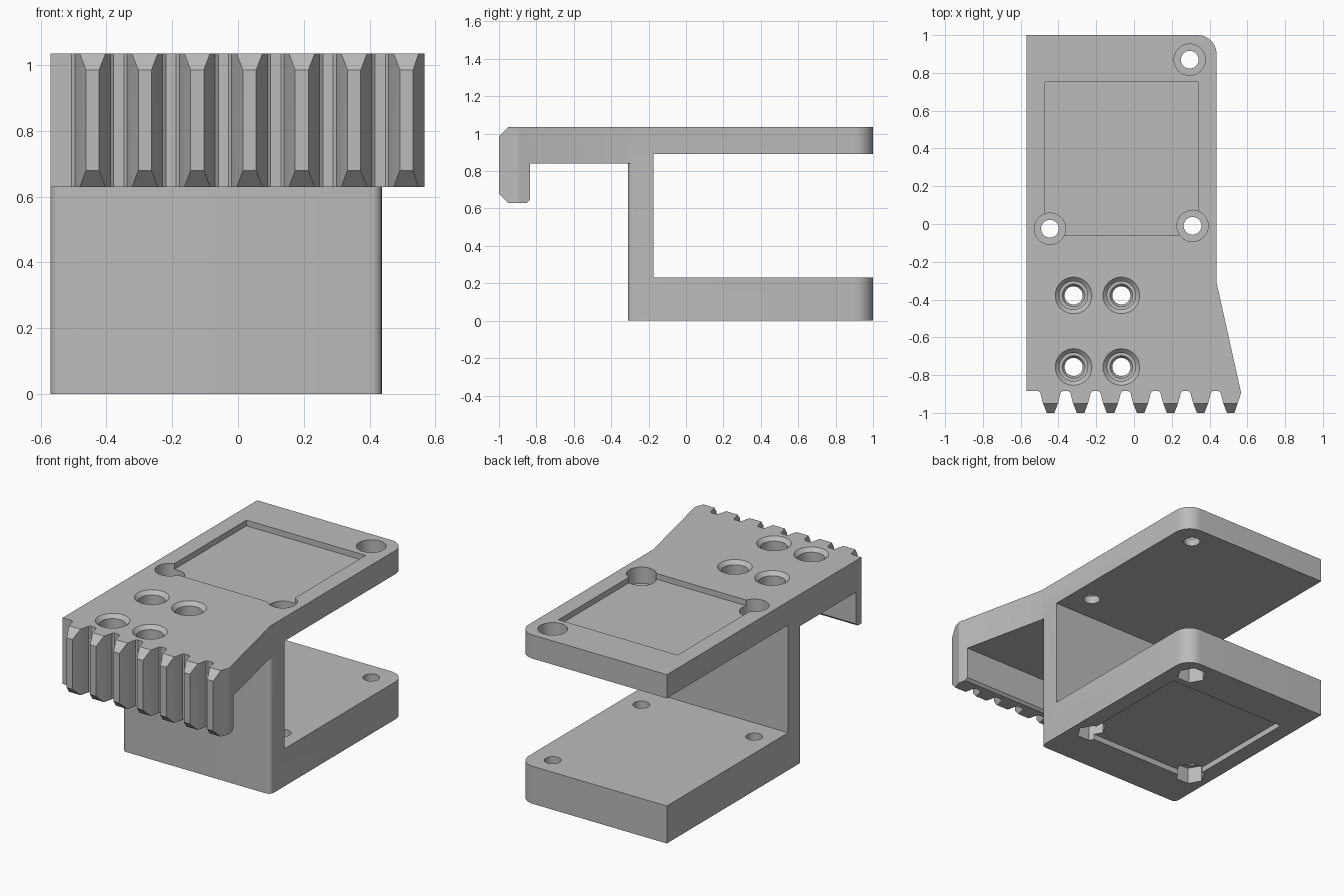
import bpy, bmesh, math
from mathutils import Vector

if "Cube" in bpy.data.objects:
    bpy.data.objects.remove(bpy.data.objects["Cube"])

grey = bpy.data.materials.new("light grey")
grey.use_nodes = True
grey.diffuse_color = (0.5, 0.5, 0.5, 1)
grey.node_tree.nodes["Principled BSDF"].inputs["Base Color"].default_value = (0.5, 0.5, 0.5, 1)


def to_object(name, bm):
    bmesh.ops.recalc_face_normals(bm, faces=bm.faces)
    mesh = bpy.data.meshes.new(name)
    bm.to_mesh(mesh)
    bm.free()
    mesh.materials.append(grey)
    obj = bpy.data.objects.new(name, mesh)
    bpy.context.collection.objects.link(obj)
    return obj


def prism(name, points, low, high, axis="z"):
    """Extrude an (x, y) outline along z, or a (y, z) outline along x."""
    bm = bmesh.new()
    place = (lambda a, b: (a, b, low)) if axis == "z" else (lambda a, b: (low, a, b))
    face = bm.faces.new([bm.verts.new(place(a, b)) for a, b in points])
    out = bmesh.ops.extrude_face_region(bm, geom=[face])
    step = Vector((0, 0, high - low)) if axis == "z" else Vector((high - low, 0, 0))
    verts = [g for g in out["geom"] if isinstance(g, bmesh.types.BMVert)]
    bmesh.ops.translate(bm, verts=verts, vec=step)
    return to_object(name, bm)


def box(name, x, y, z):
    return prism(name, [(x[0], y[0]), (x[1], y[0]), (x[1], y[1]), (x[0], y[1])], *z)


def lathe(name, profile, centre, sides=40):
    """Closed turned solid from (radius, z) steps."""
    bm = bmesh.new()
    rings = []
    for r, z in profile:
        angles = [math.tau * i / sides for i in range(sides)]
        rings.append([bm.verts.new((centre[0] + r * math.cos(a), centre[1] + r * math.sin(a), z))
                      for a in angles])
    for lower, upper in zip(rings, rings[1:]):
        for i in range(sides):
            j = (i + 1) % sides
            bm.faces.new((lower[i], lower[j], upper[j], upper[i]))
    bm.faces.new(rings[0])
    bm.faces.new(rings[-1])
    return to_object(name, bm)


def combine(target, other, operation):
    mod = target.modifiers.new(operation, "BOOLEAN")
    mod.operation, mod.solver, mod.object = operation, "EXACT", other
    bpy.ops.object.select_all(action="DESELECT")
    bpy.context.view_layer.objects.active = target
    target.select_set(True)
    bpy.ops.object.modifier_apply(modifier=mod.name)
    bpy.data.objects.remove(other)


def arc(cx, cy, r, start, steps=10):
    angles = [math.radians(start + 90 * i / steps) for i in range(steps + 1)]
    return [(cx + r * math.cos(a), cy + r * math.sin(a)) for a in angles]


LEFT, RIGHT, BACK, TOP = -0.57, 0.437, 1.0, 1.035
back_corner = arc(RIGHT - 0.1, BACK - 0.1, 0.1, 0)

# Upper jaw: toothed plan outline trimmed by the hooked side profile
plan = [(LEFT, BACK), (LEFT, -0.885)]
for i in range(7):
    cx = -0.442 + i * 0.159
    half = [(0.064, -0.885), (0.054, -0.893), (0.041, -0.945), (0.02, -1.0)]
    plan += [(cx - w, y) for w, y in half]
    right = half if i < 6 else half[-1:]
    plan += [(cx + w, y) for w, y in reversed(right)]
plan += [(0.567, -0.895), (RIGHT, -0.31)] + back_corner
jaw = prism("toothed_bracket", plan, 0.5, 1.2)
side = [(-1.02, 0.965), (-1.02, 0.7), (-0.95, 0.63), (-0.85, 0.63), (-0.835, 0.645),
        (-0.835, 0.84), (-0.175, 0.84), (-0.175, 0.89), (1.1, 0.89), (1.1, TOP), (-0.95, TOP)]
combine(jaw, prism("side_profile", side, -0.8, 0.8, "x"), "INTERSECT")

# Wall and lower plate, with rounded upright corners
r = 0.03
base = (back_corner + [(LEFT, BACK)] + arc(LEFT + r, -0.31 + r, r, 180, 6)
        + arc(RIGHT - r, -0.31 + r, r, 270, 6))
lower = prism("lower_plate", base, 0, 0.87)
combine(lower, box("slot", (-0.8, 0.8), (-0.175, 1.2), (0.23, 1.1)), "DIFFERENCE")
combine(jaw, lower, "UNION")

# Shallow square pockets above and below
for z in ((TOP - 0.035, 1.2), (-0.1, 0.035)):
    combine(jaw, box("pocket", (-0.47, 0.338), (-0.057, 0.753), z), "DIFFERENCE")

# Three screw holes: round counterbore on top, hexagonal nut recess underneath
for spot in ((0.295, 0.87), (0.31, -0.01), (-0.445, -0.025)):
    bore = [(0.047, -0.1), (0.047, 0.935), (0.083, 0.935), (0.083, 1.2)]
    combine(jaw, lathe("screw_hole", bore, spot), "DIFFERENCE")
    combine(jaw, lathe("nut_recess", [(0.085, -0.1), (0.085, 0.1)], spot, 6), "DIFFERENCE")

# Four stepped holes with a chamfered mouth
for x in (-0.32, -0.067):
    for y in (-0.378, -0.757):
        steps = [(0.048, 0.7), (0.048, 0.88), (0.06, 0.9), (0.075, 0.9),
                 (0.075, TOP - 0.022), (0.097, TOP), (0.097, 1.2)]
        combine(jaw, lathe("stepped_hole", steps, (x, y)), "DIFFERENCE")

bpy.ops.object.shade_smooth_by_angle(angle=math.radians(25))
